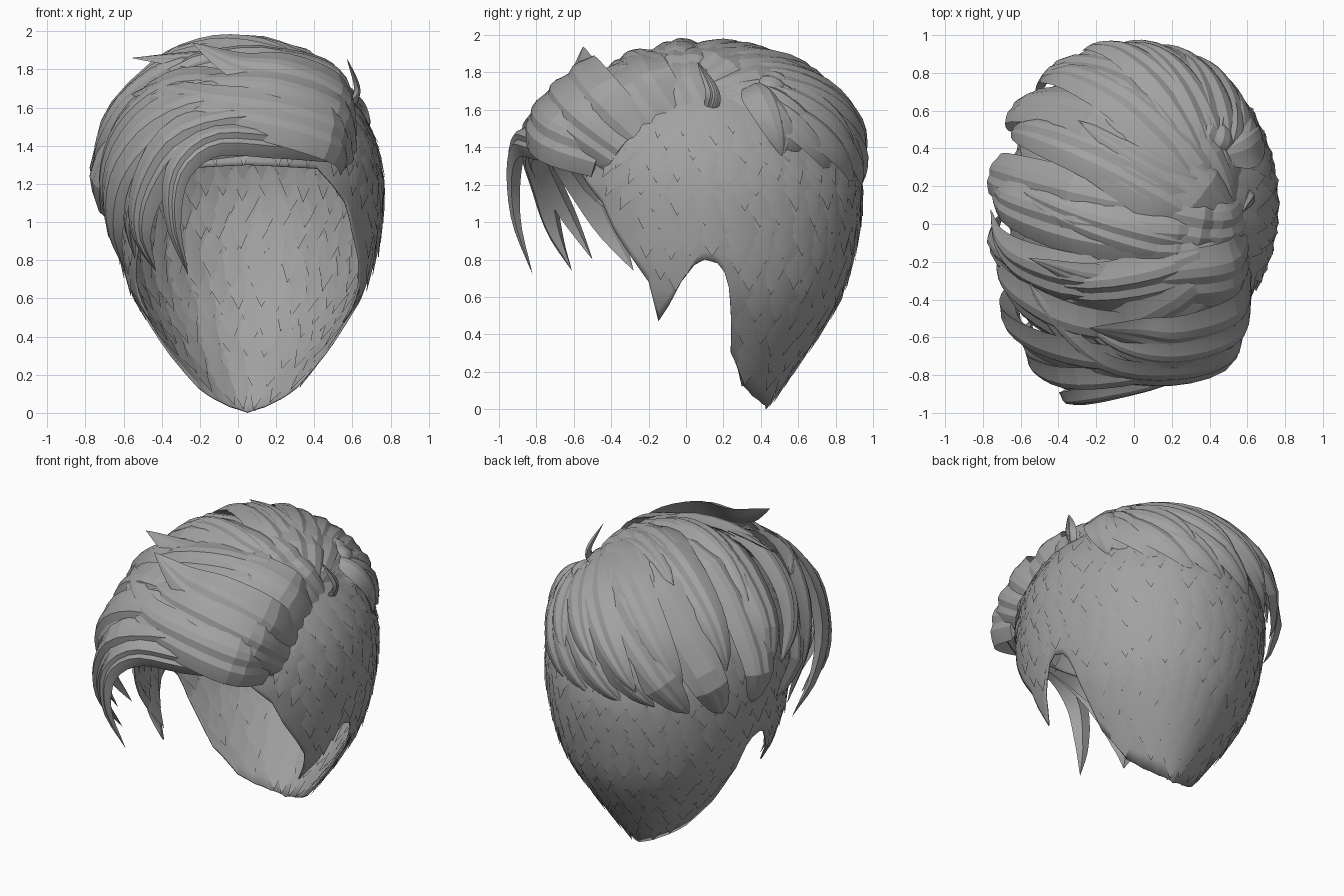
import bpy, bmesh, math, random
from mathutils import Vector

random.seed(4)
if "Cube" in bpy.data.objects:
    bpy.data.objects.remove(bpy.data.objects["Cube"])

hair = bpy.data.materials.new("hair_grey")
hair.use_nodes = True
GREY = (0.36, 0.36, 0.36, 1)
hair.diffuse_color = GREY
bsdf = hair.node_tree.nodes["Principled BSDF"]
bsdf.inputs["Base Color"].default_value = GREY
bsdf.inputs["Roughness"].default_value = 0.7


def finish(bm, name, angle):
    mesh = bpy.data.meshes.new(name)
    bm.to_mesh(mesh)
    bm.free()
    mesh.materials.append(hair)
    obj = bpy.data.objects.new(name, mesh)
    bpy.context.collection.objects.link(obj)
    bpy.ops.object.select_all(action="DESELECT")
    obj.select_set(True)
    bpy.context.view_layer.objects.active = obj
    bpy.ops.object.shade_smooth_by_angle(angle=math.radians(angle))
    return obj


def lookup(xs, ys, x):
    if x <= xs[0]:
        return ys[0]
    for i in range(1, len(xs)):
        if x <= xs[i]:
            k = (x - xs[i - 1]) / (xs[i] - xs[i - 1])
            return ys[i - 1] + k * (ys[i] - ys[i - 1])
    return ys[-1]


# Head form: half width, back reach and front reach by height
LEVEL = (0, .1, .2, .4, .6, .8, 1, 1.2, 1.4, 1.6, 1.75, 1.82, 1.85)
WIDE = (.15, .27, .35, .49, .61, .67, .7, .71, .68, .58, .42, .25, 0)
BACK = (.33, .4, .47, .61, .73, .79, .83, .84, .78, .65, .45, .27, 0)
FRONT = (.8, .8, .8, .8, .8, .8, .8, .8, .78, .66, .45, .27, 0)
# Hairline: azimuth from the back, and height of the lower edge
EDGE_A = (0, 30, 48, 62, 75, 80, 82, 85, 90, 94, 99, 104, 108, 112, 127, 133, 148, 180)
EDGE_Z = (0, .03, .07, .13, .3, .65, .73, .78, .8, .77, .68, .55, .47, .68, .95, 1.1, 1.28, 1.3)


def hairline(a):
    a = abs((a + 180) % 360 - 180)
    return lookup(EDGE_A, EDGE_Z, a)


def scalp(a, z, off=0.0):
    r = math.radians(a)
    reach = lookup(LEVEL, BACK if math.cos(r) > 0 else FRONT, z)
    w = lookup(LEVEL, WIDE, z)
    return Vector((.05 + (w + off) * math.sin(r), .1 + (reach + off) * math.cos(r), z))


# Scalp shell with temples, ear arches and nape
bm = bmesh.new()
ROWS = 24
cols = []
for a in range(-180, 180):
    low = hairline(a)
    cols.append([bm.verts.new(scalp(a, low + (1.85 - low) * i / ROWS)) for i in range(ROWS + 1)])
for i, c in enumerate(cols):
    d = cols[(i + 1) % len(cols)]
    for j in range(ROWS):
        bm.faces.new((c[j], d[j], d[j + 1], c[j + 1]))
bmesh.ops.remove_doubles(bm, verts=bm.verts, dist=.0005)
bmesh.ops.recalc_face_normals(bm, faces=bm.faces)
shell = finish(bm, "scalp_shell", 40)
solid = shell.modifiers.new("thickness", "SOLIDIFY")
solid.thickness = .01


# Short overlapping tufts, outside and inside the shell
def tufts(name, side):
    bm = bmesh.new()
    z, row = .06, 0
    while z < 1.62:
        step = math.degrees(.11 / max(lookup(LEVEL, WIDE, z), .25))
        a = -180 + (row % 2) * step / 2
        while a < 180:
            b = a + random.uniform(-.2, .2) * step
            length = random.uniform(.1, .14)
            zc = z + random.uniform(-.02, .02)
            half = step * .56
            lean = math.copysign(5, b) if 115 < abs(b) < 165 and z > .95 else 0
            clear = max(hairline(b + k * half) for k in (-1, 0, 1))
            clear = max(clear, hairline(b + lean) + length * .9)
            if zc > clear:
                pts = [(b - lean, zc + length, .001), (b - half, zc, .002), (b, zc, .011),
                       (b + half, zc, .002), (b + lean, max(0, zc - length), .016)]
                t, l, m, r, e = [bm.verts.new(scalp(*p[:2], side * p[2] - (side < 0) * .01)) for p in pts]
                for f in ((t, l, m), (t, m, r), (l, e, m), (m, e, r)):
                    bm.faces.new(f if side > 0 else f[::-1])
            a += step
        z += .085
        row += 1
    finish(bm, name, 30)


tufts("short_tufts_outer", 1)
tufts("short_tufts_inner", -1)


def spline(pts, t):
    n = len(pts) - 1
    i = min(int(t * n), n - 1)
    u = t * n - i
    p1, p2 = pts[i], pts[i + 1]
    p0 = pts[i - 1] if i else p1 * 2 - p2
    p3 = pts[i + 2] if i + 2 <= n else p2 * 2 - p1
    return .5 * (2 * p1 + (p2 - p0) * u + (2 * p0 - 5 * p1 + 4 * p2 - p3) * u * u
                 + (3 * p1 - p0 - 3 * p2 + p3) * u ** 3)


# Tapered ridged lock swept along a path, ending in a point
def lock(name, pts, half, thick, root=.7, steps=18):
    pts = [Vector(p) for p in pts]
    bm = bmesh.new()
    rings = []
    for i in range(steps):
        t = i / steps
        p = spline(pts, t)
        tan = (spline(pts, min(t + .01, 1)) - spline(pts, max(t - .01, 0))).normalized()
        out = p - Vector((0, .05, min(p.z, 1.2)))
        side = tan.cross(out).normalized()
        out = side.cross(tan)
        grow = root + (1 - root) * math.sin(math.pi / 2 * min(t / .4, 1))
        size = grow * (1 - t ** 2.6)
        ring = []
        for k in range(8):
            s = k / 3.5 - 1
            rise = (1 - s * s) * (1 if k % 3 else .72)
            ring.append(bm.verts.new(p + side * s * half * size + out * rise * thick * size))
        ring.append(bm.verts.new(p - out * thick * .6 * size))
        rings.append(ring)
    tip = bm.verts.new(pts[-1])
    n = len(rings[0])
    for r, q in zip(rings, rings[1:]):
        for k in range(n):
            bm.faces.new((r[k], r[(k + 1) % n], q[(k + 1) % n], q[k]))
    for k in range(n):
        bm.faces.new((rings[-1][k], rings[-1][(k + 1) % n], tip))
    bm.faces.new(rings[0][::-1])
    bmesh.ops.recalc_face_normals(bm, faces=bm.faces)
    finish(bm, name, 14)


# Swept layers fanning from the parting over the side and back
CENTRE, RADII = Vector((0, .12, 1.2)), Vector((.7, .82, .68))


def fan_lock(name, start, a, z, scale, half, thick):
    r = math.radians(a)
    up = (z - CENTRE.z) / RADII.z
    c = math.sqrt(1 - max(up, 0) ** 2)
    u = Vector([(start[i] - CENTRE[i]) / RADII[i] for i in range(3)])
    v = Vector((math.sin(r) * c, math.cos(r) * c, up))
    path = []
    for i in range(7):
        t = i / 6
        d = u.lerp(v, t).normalized() * (u.length + (v.length - u.length) * t)
        swell = 1 + (scale - 1) * t + .05 * math.sin(math.pi * t)
        path.append(CENTRE + Vector([d[k] * RADII[k] * swell for k in range(3)]))
    lock(name, path, half, thick, root=.4)


def fan(name, count, a0, a1, z0, z1, scale, half, thick, inset):
    for i in range(count):
        t = i / (count - 1)
        start = (.5 - inset, -.12 + .5 * t, 1.7 + inset * .4)
        wobble = random.uniform(-.06, .06)
        fan_lock(f"{name}_{i + 1}", start, a0 + (a1 - a0) * t, z0 + (z1 - z0) * t + wobble,
                 scale + random.uniform(-.01, .02), half * random.uniform(.9, 1.1), thick)


fan("under_layer", 11, -112, 52, .95, 1.3, .98, .19, .06, 0)
fan("over_layer", 9, -106, 62, 1.25, 1.4, 1.05, .18, .07, .06)
fan("crown_layer", 6, -85, 50, 1.66, 1.62, 1.06, .16, .06, .1)

# Quiff locks rising from the parting and sweeping across
QUIFF = [
    (.17, [(.54, -.46, 1.37), (.49, -.7, 1.46), (.2, -.79, 1.55), (-.15, -.75, 1.61), (-.42, -.52, 1.68), (-.56, -.3, 1.67)]),
    (.19, [(.58, -.26, 1.41), (.53, -.49, 1.63), (.25, -.59, 1.77), (0, -.57, 1.82), (-.24, -.55, 1.94)]),
    (.2, [(.58, -.06, 1.47), (.52, -.24, 1.72), (.25, -.29, 1.83), (-.15, -.3, 1.85), (-.56, -.18, 1.86)]),
    (.17, [(.57, .09, 1.56), (.47, .0, 1.77), (.2, .02, 1.88), (0, .02, 1.9), (-.27, -.02, 1.9)]),
    (.14, [(.5, .2, 1.7), (.3, .22, 1.86), (.02, .36, 1.92), (-.3, .55, 1.86)]),
    (.15, [(.58, -.36, 1.37), (.52, -.6, 1.55), (.22, -.7, 1.68), (-.1, -.64, 1.72), (-.4, -.4, 1.74)]),
]
for i, (half, pts) in enumerate(QUIFF):
    lock(f"quiff_lock_{i + 1}", pts, half, .055, root=.8)

# Fringe locks hanging over the brow and right temple
FRINGE = [
    (.1, .07, [(.5, -.6, 1.38), (.2, -.78, 1.42), (-.12, -.87, 1.43), (-.31, -.91, 1.27), (-.34, -.9, 1), (-.26, -.82, .72)]),
    (.15, .09, [(.48, -.62, 1.43), (.1, -.76, 1.51), (-.28, -.81, 1.43), (-.46, -.76, 1.2), (-.51, -.7, .95), (-.43, -.61, .74)]),
    (.19, .08, [(.3, -.66, 1.5), (-.1, -.72, 1.59), (-.42, -.66, 1.48), (-.61, -.55, 1.25), (-.65, -.42, .98), (-.59, -.28, .74)]),
    (.19, .08, [(.2, -.56, 1.6), (-.25, -.55, 1.68), (-.54, -.42, 1.52), (-.68, -.27, 1.25), (-.68, -.1, .92)]),
    (.17, .07, [(.2, -.3, 1.72), (-.25, -.3, 1.8), (-.55, -.22, 1.65), (-.7, -.1, 1.45), (-.76, .08, 1.28)]),
    (.11, .06, [(.1, -.76, 1.43), (-.25, -.8, 1.4), (-.45, -.74, 1.25), (-.56, -.62, 1.02), (-.54, -.5, .8)]),
]
for i, (half, thick, pts) in enumerate(FRINGE):
    lock(f"fringe_lock_{i + 1}", pts, half, thick)

# Small stray curl beside the parting
lock("stray_curl", [(.59, .13, 1.59), (.62, .14, 1.7), (.57, .06, 1.86)], .045, .025)
